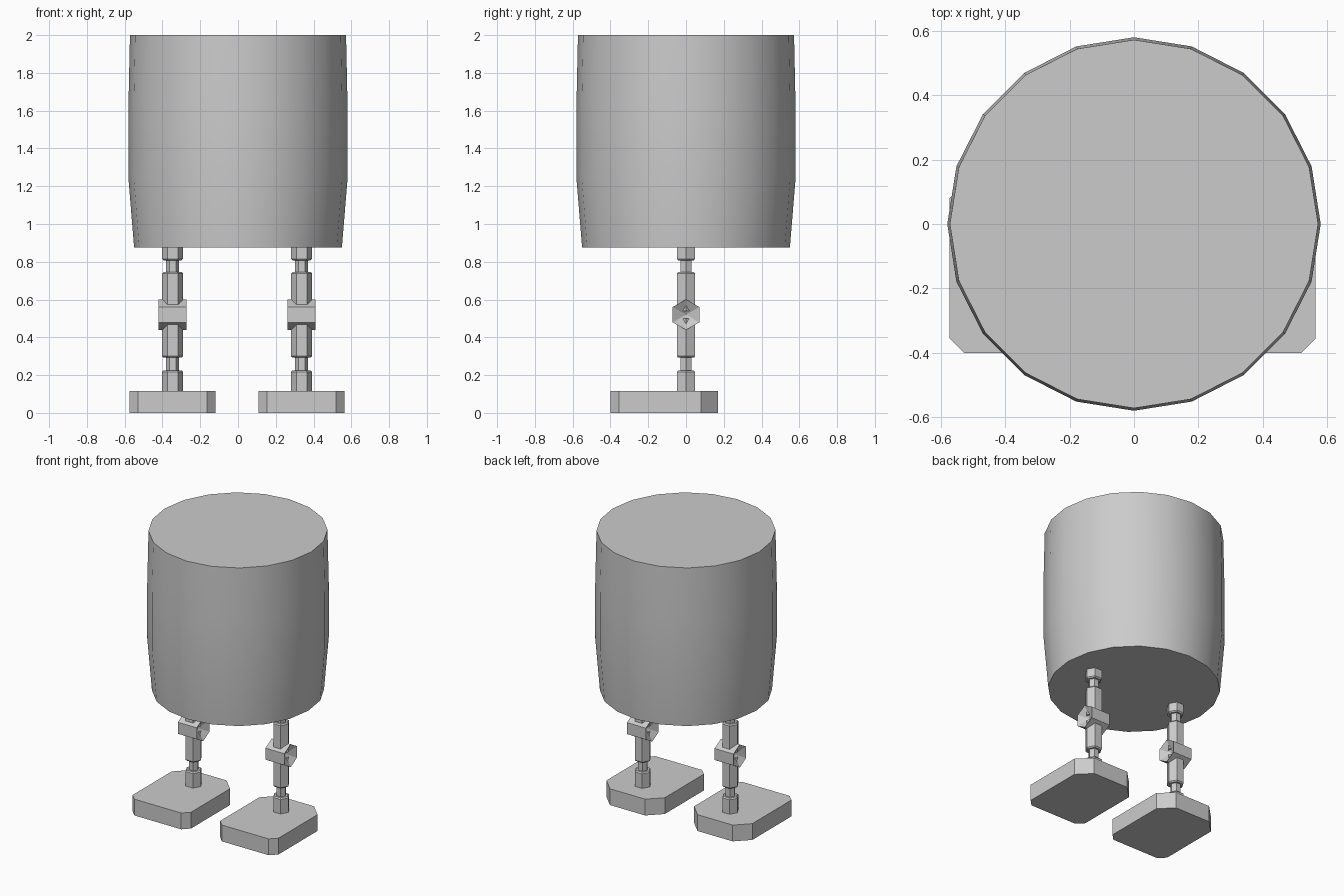
import bpy, math
from mathutils import Matrix

if "Cube" in bpy.data.objects:
    bpy.data.objects.remove(bpy.data.objects["Cube"])

grey = bpy.data.materials.new("plain_grey")
grey.diffuse_color = (0.6, 0.6, 0.6, 1)
grey.use_nodes = True
grey.node_tree.nodes["Principled BSDF"].inputs["Base Color"].default_value = grey.diffuse_color


def make(name, verts, faces, smooth=None):
    me = bpy.data.meshes.new(name)
    me.from_pydata(verts, [], faces)
    me.materials.append(grey)
    ob = bpy.data.objects.new(name, me)
    bpy.context.collection.objects.link(ob)
    if smooth:
        bpy.ops.object.select_all(action='DESELECT')
        ob.select_set(True)
        bpy.context.view_layer.objects.active = ob
        bpy.ops.object.shade_smooth_by_angle(angle=math.radians(smooth))
    return ob


def lathe(name, profile, sides, x=0, smooth=None):
    """Stack rings of (radius, height) and cap both ends."""
    n = sides
    verts = [(x + r * math.cos(2 * math.pi * i / n), r * math.sin(2 * math.pi * i / n), z)
             for r, z in profile for i in range(n)]
    faces = [(k * n + i, k * n + (i + 1) % n, (k + 1) * n + (i + 1) % n, (k + 1) * n + i)
             for k in range(len(profile) - 1) for i in range(n)]
    top = (len(profile) - 1) * n
    faces += [tuple(reversed(range(n))), tuple(range(top, top + n))]
    return make(name, verts, faces, smooth)


# Barrel-shaped body
lathe("body", [(0.55, 0.875), (0.58, 1.24), (0.58, 1.63), (0.572, 2.0)], 20, smooth=30)

R, T, B = 0.056, 0.034, 0.008  # leg radius, thin rod radius, edge bevel


def segment(name, x, z0, z1, low, high):
    """Hexagonal leg segment, bevelled at the chosen ends."""
    p = [(R - B, z0), (R, z0 + B)] if low else [(R, z0)]
    p += [(R, z1 - B), (R - B, z1)] if high else [(R, z1)]
    lathe(name, p, 6, x)


def knee(name, x):
    """Hexagonal joint across x with hollow pointed ends."""
    r, half, zc, dent = 0.081, 0.074, 0.52, 0.045
    ring = [(r * math.sin(i * math.pi / 3), zc + r * math.cos(i * math.pi / 3)) for i in range(6)]
    verts = [(x + s * half, y, z) for s in (-1, 1) for y, z in ring]
    verts += [(x - half + dent, 0, zc), (x + half - dent, 0, zc)]
    faces = []
    for i in range(6):
        j = (i + 1) % 6
        faces += [(i, i + 6, j + 6, j), (i, j, 12), (j + 6, i + 6, 13)]
    make(name, verts, faces)


def foot(name, x):
    """Slab with small front chamfers and larger back chamfers."""
    w, f, b, c, d, h = 0.2275, -0.40, 0.17, 0.045, 0.09, 0.115
    half = [(w - c, f), (w, f + c), (w, b - d), (w - d, b)]
    outline = half + [(-px, py) for px, py in reversed(half)]
    n = len(outline)
    verts = [(x + px, py, z) for z in (0, h) for px, py in outline]
    faces = [(i, (i + 1) % n, (i + 1) % n + n, i + n) for i in range(n)]
    faces += [tuple(reversed(range(n))), tuple(range(n, 2 * n))]
    make(name, verts, faces)


# Two legs
for side, x in (("left", -0.346), ("right", 0.337)):
    foot(side + "_foot", x)
    segment(side + "_ankle", x, 0.11, 0.225, False, True)
    lathe(side + "_ankle_rod", [(T, 0.22), (T, 0.30)], 6, x)
    segment(side + "_shin", x, 0.292, 0.50, True, False)
    knee(side + "_knee", x)
    segment(side + "_thigh", x, 0.54, 0.745, False, True)
    lathe(side + "_hip_rod", [(T, 0.74), (T, 0.815)], 6, x)
    segment(side + "_hip", x, 0.808, 0.88, True, False)
